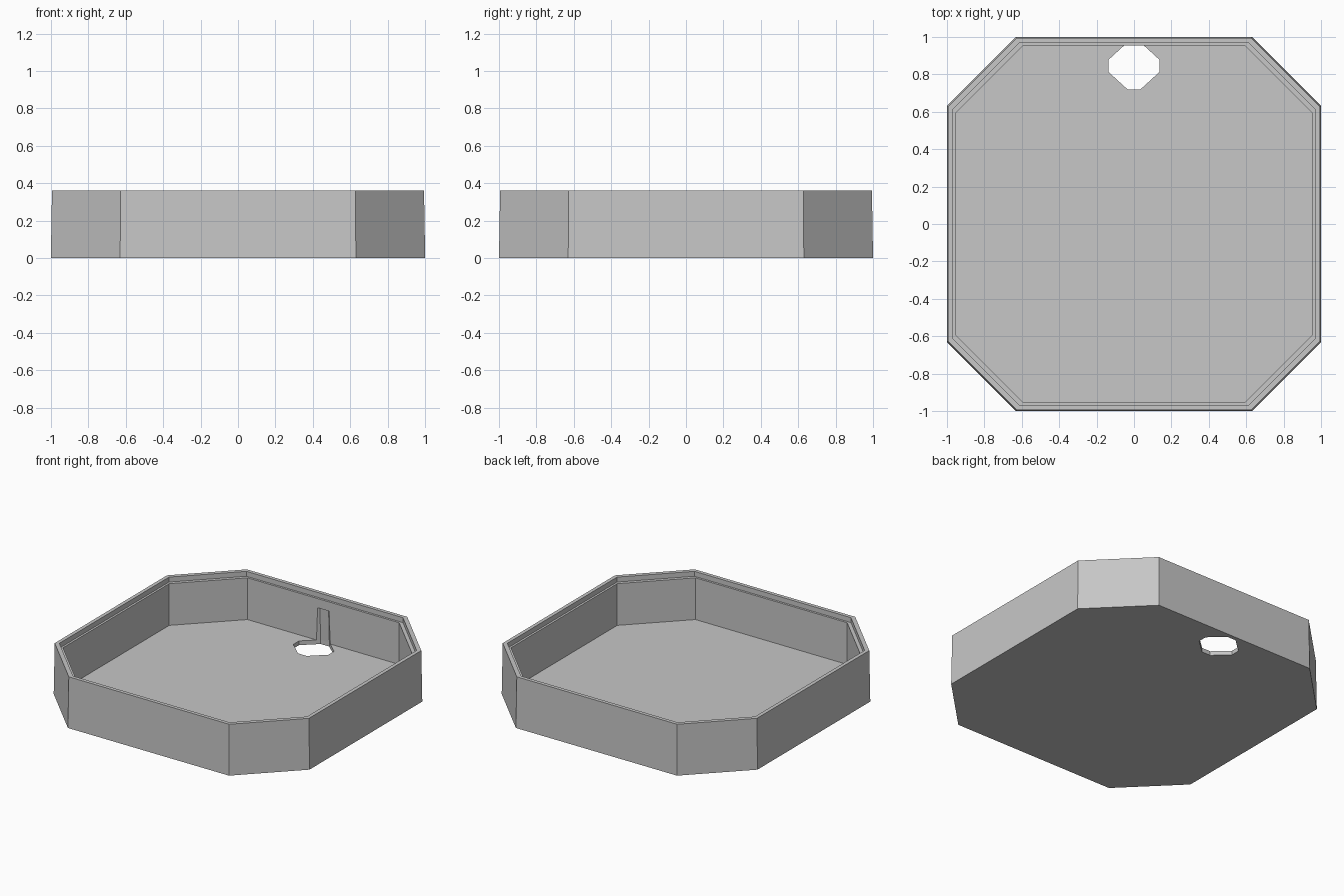
import bpy, bmesh

if "Cube" in bpy.data.objects:
    bpy.data.objects.remove(bpy.data.objects["Cube"])

grey = bpy.data.materials.new("light grey")
grey.diffuse_color = (0.57, 0.57, 0.57, 1)
grey.use_nodes = True
grey.node_tree.nodes["Principled BSDF"].inputs["Base Color"].default_value = grey.diffuse_color


def octagon(side, corner, z):
    """Square with cut corners: flats at +-side, each ending at +-corner."""
    s, c = side, corner
    return [(c, -s, z), (s, -c, z), (s, c, z), (c, s, z),
            (-c, s, z), (-s, c, z), (-s, -c, z), (-c, -s, z)]


def loft(name, rings):
    """Closed solid through successive rings of points."""
    bm = bmesh.new()
    loops = [[bm.verts.new(p) for p in ring] for ring in rings]
    for a, b in zip(loops, loops[1:]):
        for i in range(len(a)):
            j = (i + 1) % len(a)
            bm.faces.new((a[i], a[j], b[j], b[i]))
    bm.faces.new(loops[0][::-1])
    bm.faces.new(loops[-1])
    bmesh.ops.recalc_face_normals(bm, faces=bm.faces)
    mesh = bpy.data.meshes.new(name)
    bm.to_mesh(mesh)
    bm.free()
    obj = bpy.data.objects.new(name, mesh)
    bpy.context.collection.objects.link(obj)
    obj.data.materials.append(grey)
    return obj


# tray: drafted outer wall, rim, stepped ledge, inner wall and floor
tray = loft("tray", [
    octagon(1.0, 0.63, 0.0),
    octagon(0.994, 0.627, 0.36),
    octagon(0.968, 0.612, 0.36),
    octagon(0.968, 0.612, 0.325),
    octagon(0.953, 0.593, 0.325),
    octagon(0.953, 0.593, 0.03),
])


# cable opening: octagonal hole through the floor, notching the back wall
def opening(inset, z):
    w, t, h, s = 0.137 - inset, 0.034, 0.126 - inset, 0.032
    pts = [(t, -h), (w, -s), (w, s), (t, h), (-t, h), (-w, s), (-w, -s), (-t, -h)]
    return [(x, y + 0.845, z) for x, y in pts]


cutter = loft("opening_cutter", [opening(0, -0.1), opening(0, 0.03), opening(0.008, 0.26)])
cutter.hide_render = True

cut = tray.modifiers.new("opening", 'BOOLEAN')
cut.operation = 'DIFFERENCE'
cut.solver = 'EXACT'
cut.object = cutter
bpy.context.view_layer.objects.active = tray
bpy.ops.object.modifier_apply(modifier=cut.name)
bpy.data.objects.remove(cutter)
